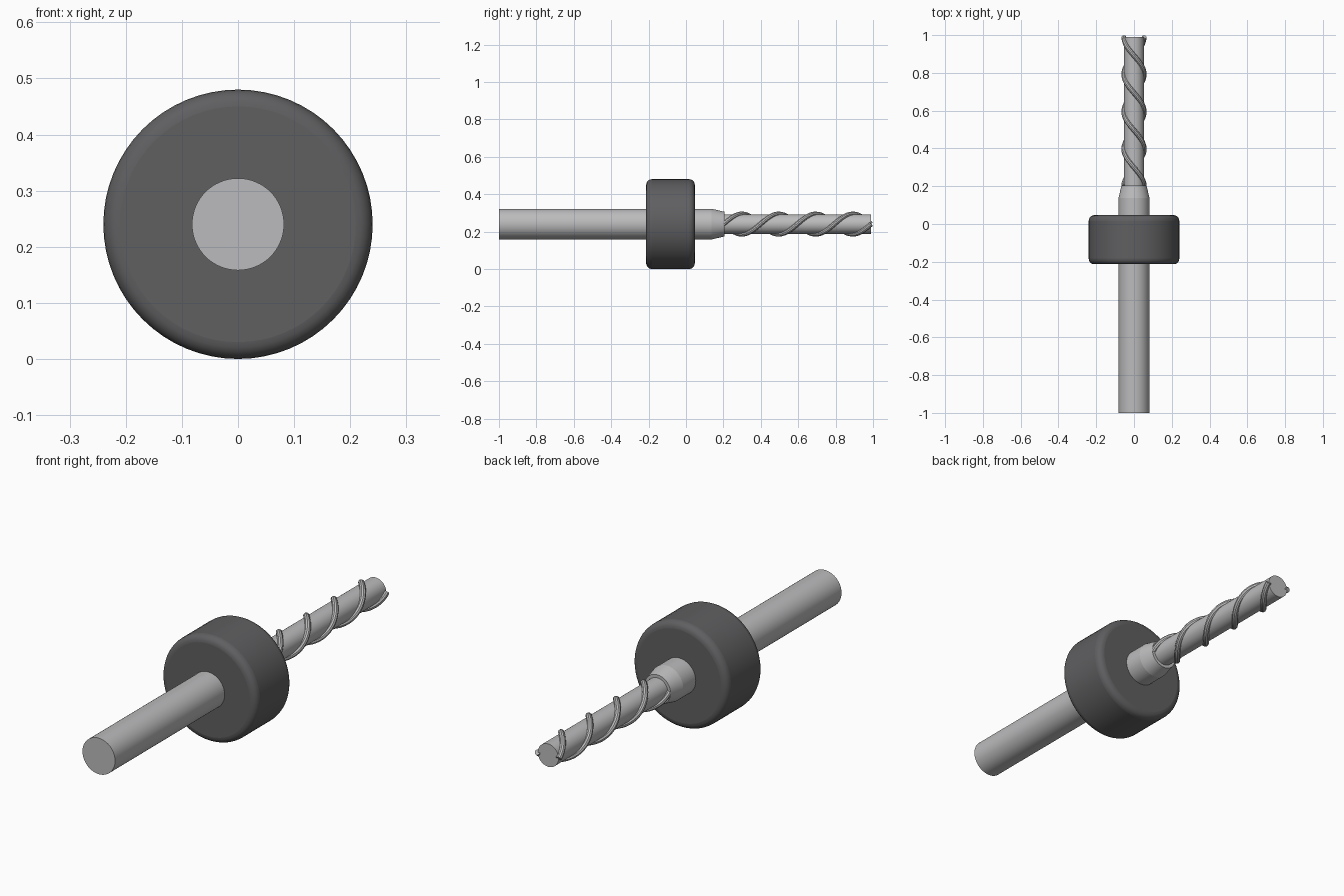
import bpy
import math

AXIS_Z = 0.24  # height of the tool's long axis

cube = bpy.data.objects.get("Cube")
if cube:
    bpy.data.objects.remove(cube, do_unlink=True)


def make_material(name, color):
    mat = bpy.data.materials.new(name)
    mat.use_nodes = True
    mat.diffuse_color = color
    mat.node_tree.nodes["Principled BSDF"].inputs["Base Color"].default_value = color
    return mat


steel = make_material("steel grey", (0.5, 0.5, 0.51, 1))
rubber = make_material("dark collar grey", (0.115, 0.115, 0.12, 1))


def smooth(obj):
    bpy.ops.object.select_all(action='DESELECT')
    obj.select_set(True)
    bpy.context.view_layer.objects.active = obj
    bpy.ops.object.shade_smooth_by_angle(angle=math.radians(35))


def rod(name, y0, y1, r0, r1, mat, bevel=0):
    """Round section along y, from radius r0 at y0 to r1 at y1."""
    bpy.ops.mesh.primitive_cone_add(
        vertices=64, radius1=r0, radius2=r1, depth=y1 - y0,
        location=(0, (y0 + y1) / 2, AXIS_Z), rotation=(-math.pi / 2, 0, 0))
    obj = bpy.context.object
    obj.name = name
    obj.data.materials.append(mat)
    if bevel:
        mod = obj.modifiers.new("rounded rim", 'BEVEL')
        mod.width = bevel
        mod.segments = 5
        mod.limit_method = 'ANGLE'
    smooth(obj)
    return obj


def flute(name, phase, y0=0.2, y1=0.99, turns=2, radius=0.054, steps=96):
    """Round wire wound around the cutter."""
    curve = bpy.data.curves.new(name, 'CURVE')
    curve.dimensions = '3D'
    curve.bevel_depth = 0.013
    curve.bevel_resolution = 3
    curve.use_fill_caps = True
    spline = curve.splines.new('POLY')
    spline.points.add(steps)
    for i, point in enumerate(spline.points):
        t = i / steps
        a = phase + t * turns * math.tau
        point.co = (radius * math.cos(a), y0 + t * (y1 - y0),
                    AXIS_Z + radius * math.sin(a), 1)
    curve.materials.append(steel)
    obj = bpy.data.objects.new(name, curve)
    bpy.context.collection.objects.link(obj)
    bpy.ops.object.select_all(action='DESELECT')
    obj.select_set(True)
    bpy.context.view_layer.objects.active = obj
    bpy.ops.object.convert(target='MESH')
    smooth(bpy.context.object)


# Shank, taper and cutter core
rod("shank", -1.0, 0.137, 0.082, 0.082, steel)
rod("taper", 0.137, 0.205, 0.082, 0.066, steel)
rod("cutter_core", 0.19, 0.99, 0.052, 0.052, steel)

# Depth collar with rounded rims
rod("collar", -0.213, 0.047, 0.24, 0.24, rubber, bevel=0.03)

# Two opposite spiral cutting edges
flute("spiral_edge_a", 0)
flute("spiral_edge_b", math.pi)
